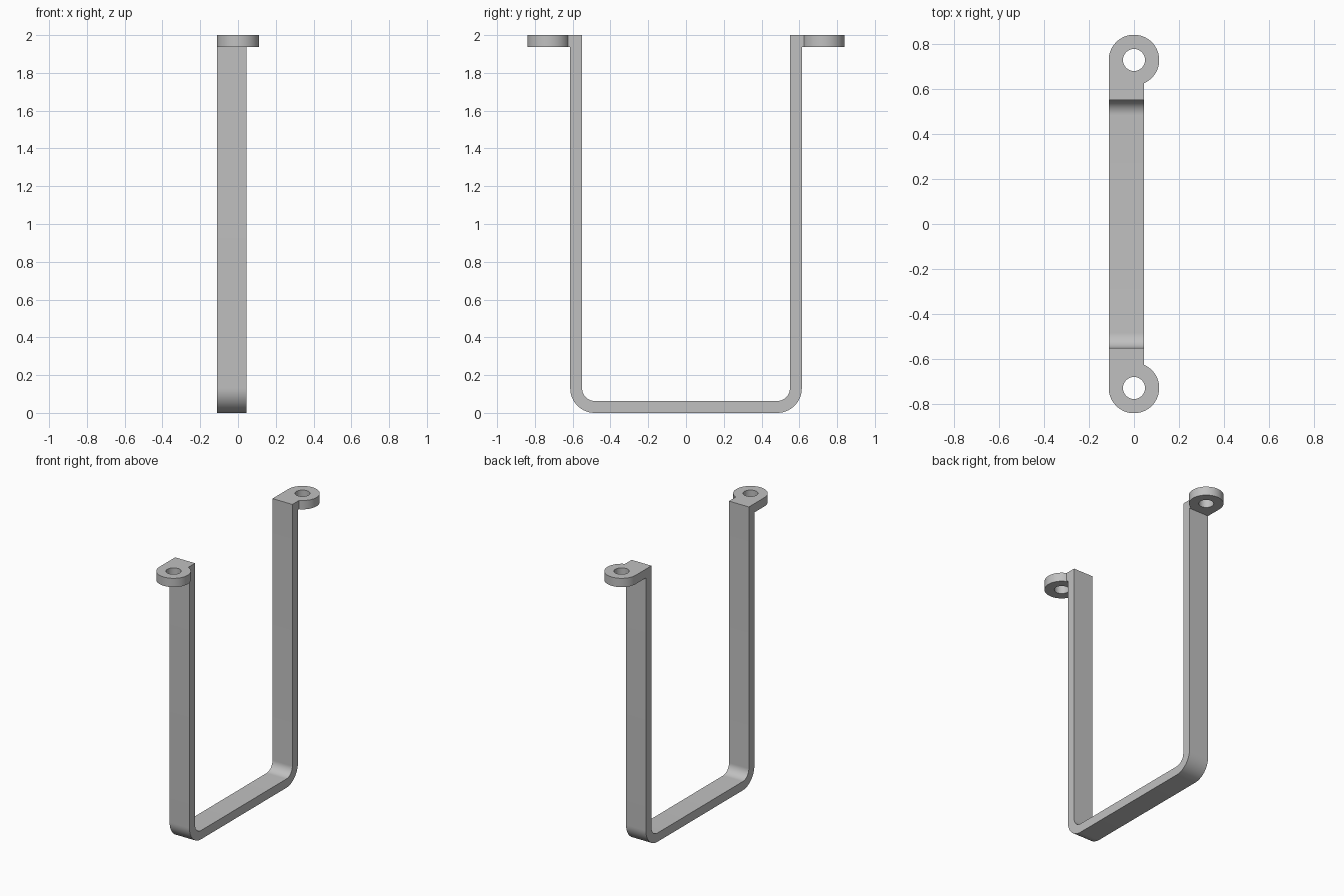
import bpy
import bmesh
from math import sin, cos, pi, acos, radians

cube = bpy.data.objects.get("Cube")
if cube:
    bpy.data.objects.remove(cube, do_unlink=True)

LEFT, RIGHT = -0.112, 0.045          # strap edges in x
OUTER, THICK = 0.613, 0.063          # strap outer face and thickness
TOP = 2.0
TAB_BASE = TOP - THICK
BEND_OUT, BEND_IN = 0.13, 0.067      # bend radii
EYE_Y, EYE_R, HOLE_R = 0.728, 0.112, 0.049

bm = bmesh.new()


def loop_sides(low, high, closed):
    """Quad walls between two matching rows of vertices."""
    n = len(low)
    for i in range(n if closed else n - 1):
        j = (i + 1) % n
        bm.faces.new((low[i], low[j], high[j], high[i]))


def section(inner, outer):
    """Four corners of the strap at one station along its path."""
    corners = ((LEFT, inner), (RIGHT, inner), (RIGHT, outer), (LEFT, outer))
    return [bm.verts.new((x, y, z)) for x, (y, z) in corners]


# Half of the U strap: floor, rounded bend, upright
stations = [section((0, THICK), (0, 0))]
cy, cz = OUTER - BEND_OUT, BEND_OUT
steps = 14
for i in range(steps + 1):
    a = -pi / 2 + i * pi / 2 / steps
    stations.append(section((cy + BEND_IN * cos(a), cz + BEND_IN * sin(a)),
                            (cy + BEND_OUT * cos(a), cz + BEND_OUT * sin(a))))
for z in (TAB_BASE, TOP):
    stations.append(section((OUTER - THICK, z), (OUTER, z)))
for a, b in zip(stations, stations[1:]):
    loop_sides(a, b, True)
bm.faces.new(stations[-1])

# Open the strap's outer face where the tab joins it
bm.faces.ensure_lookup_table()
joint = set(stations[-1][2:] + stations[-2][2:])
bmesh.ops.delete(bm, geom=[f for f in bm.faces if set(f.verts) == joint],
                 context='FACES_ONLY')

# Tab outline: straight left edge, round eye, notch on the right
end = -acos(RIGHT / EYE_R)
outline = [(LEFT, OUTER)]
for i in range(41):
    a = pi + (end - pi) * i / 40
    outline.append((EYE_R * cos(a), EYE_Y + EYE_R * sin(a)))
outline.append((RIGHT, OUTER))
hole = [(HOLE_R * cos(i * pi / 16), EYE_Y + HOLE_R * sin(i * pi / 16))
        for i in range(32)]

layers = []
for z in (TAB_BASE, TOP):
    rings = [[bm.verts.new((x, y, z)) for x, y in ring] for ring in (outline, hole)]
    edges = [bm.edges.new((r[i - 1], r[i])) for r in rings for i in range(len(r))]
    bmesh.ops.triangle_fill(bm, edges=edges, use_beauty=True)
    layers.append(rings)
loop_sides(layers[0][0], layers[1][0], False)
loop_sides(layers[0][1], layers[1][1], True)

bmesh.ops.remove_doubles(bm, verts=bm.verts[:], dist=0.0001)

# Mirror to the other half and weld into one closed body
copy = bmesh.ops.duplicate(bm, geom=bm.verts[:] + bm.edges[:] + bm.faces[:])
for v in copy["geom"]:
    if isinstance(v, bmesh.types.BMVert):
        v.co.y = -v.co.y
bmesh.ops.remove_doubles(bm, verts=bm.verts[:], dist=0.0001)
bmesh.ops.recalc_face_normals(bm, faces=bm.faces[:])
bmesh.ops.dissolve_limit(bm, angle_limit=radians(0.5),
                         verts=bm.verts[:], edges=bm.edges[:])

mesh = bpy.data.meshes.new("strap_bracket")
bm.to_mesh(mesh)
bm.free()
bracket = bpy.data.objects.new("strap_bracket", mesh)
bpy.context.collection.objects.link(bracket)

# Plain grey metal
grey = bpy.data.materials.new("grey_metal")
grey.use_nodes = True
colour = (0.53, 0.53, 0.53, 1)
grey.diffuse_color = colour
for node in grey.node_tree.nodes:
    if node.type == 'BSDF_PRINCIPLED':
        node.inputs["Base Color"].default_value = colour
mesh.materials.append(grey)

bpy.ops.object.select_all(action='DESELECT')
bracket.select_set(True)
bpy.context.view_layer.objects.active = bracket
bpy.ops.object.shade_smooth_by_angle(angle=radians(30))
